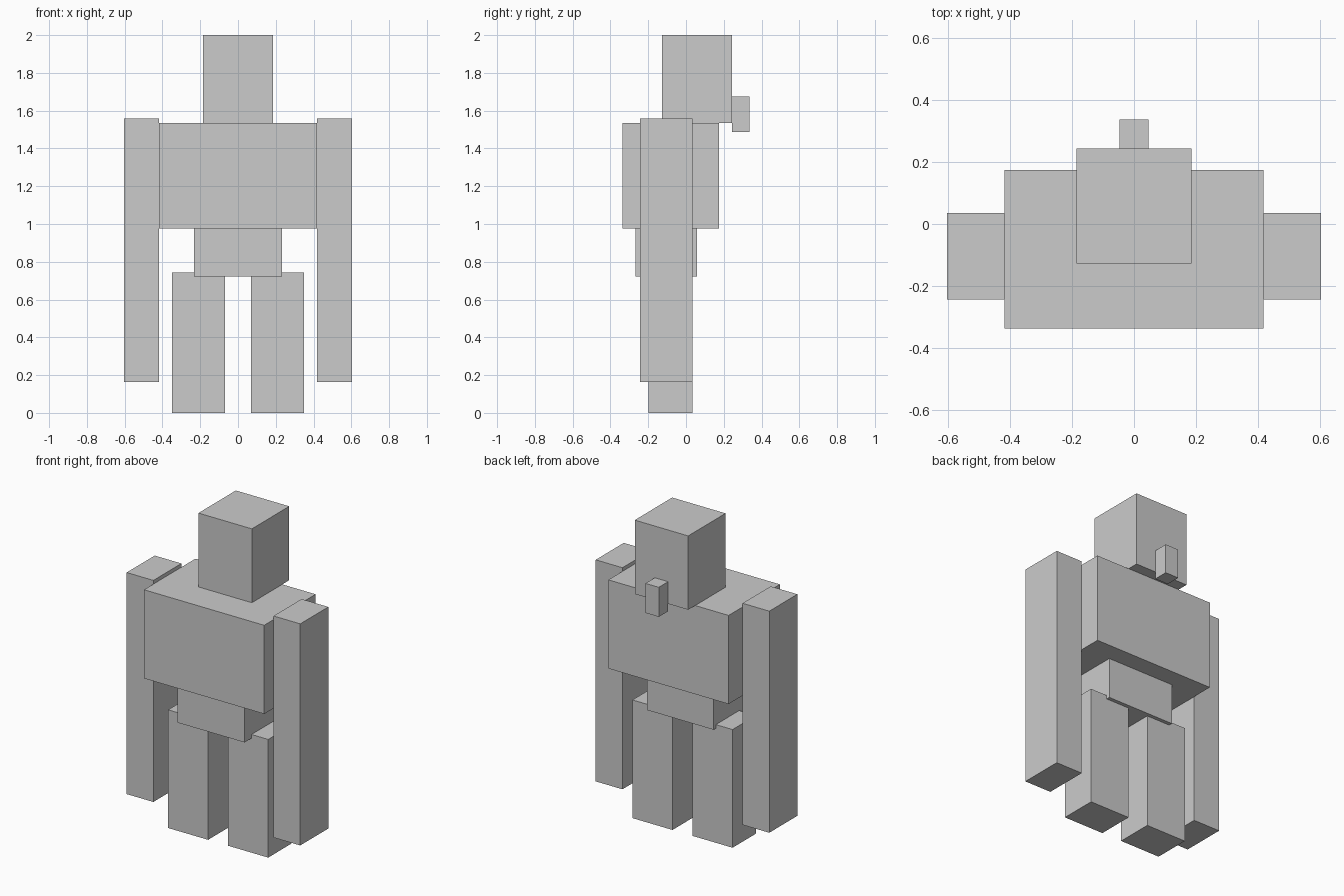
import bpy
import bmesh
from mathutils import Matrix, Vector

if "Cube" in bpy.data.objects:
    bpy.data.objects.remove(bpy.data.objects["Cube"])

U = 2 / 43  # one block unit: the figure is 43 units tall


def box(name, x, y, z):
    """Box from (min, max) ranges given in block units."""
    lo, hi = (Vector(p) * U for p in zip(x, y, z))
    size = hi - lo
    bm = bmesh.new()
    bmesh.ops.create_cube(bm, size=1, matrix=Matrix.Diagonal((*size, 1)))
    mesh = bpy.data.meshes.new(name)
    bm.to_mesh(mesh)
    bm.free()
    obj = bpy.data.objects.new(name, mesh)
    obj.location = (lo + hi) / 2
    bpy.context.collection.objects.link(obj)
    return obj


# Head, with the small block on its +y face
box("head", (-4, 4), (-2.75, 5.25), (33, 43))
box("nose", (-1, 1), (5.25, 7.25), (32, 36))

# Broad torso; the waist runs slightly up into it
box("torso", (-9, 9), (-7.25, 3.75), (21, 33))
box("waist", (-5, 5), (-5.75, 1.25), (15.5, 21.5))

# Mirrored limbs
for side, s in (("left", -1), ("right", 1)):
    box(f"{side}_arm", sorted((9 * s, 13 * s)), (-5.25, 0.75), (3.5, 33.5))
    box(f"{side}_leg", sorted((1.5 * s, 7.5 * s)), (-4.25, 0.75), (0, 16))
